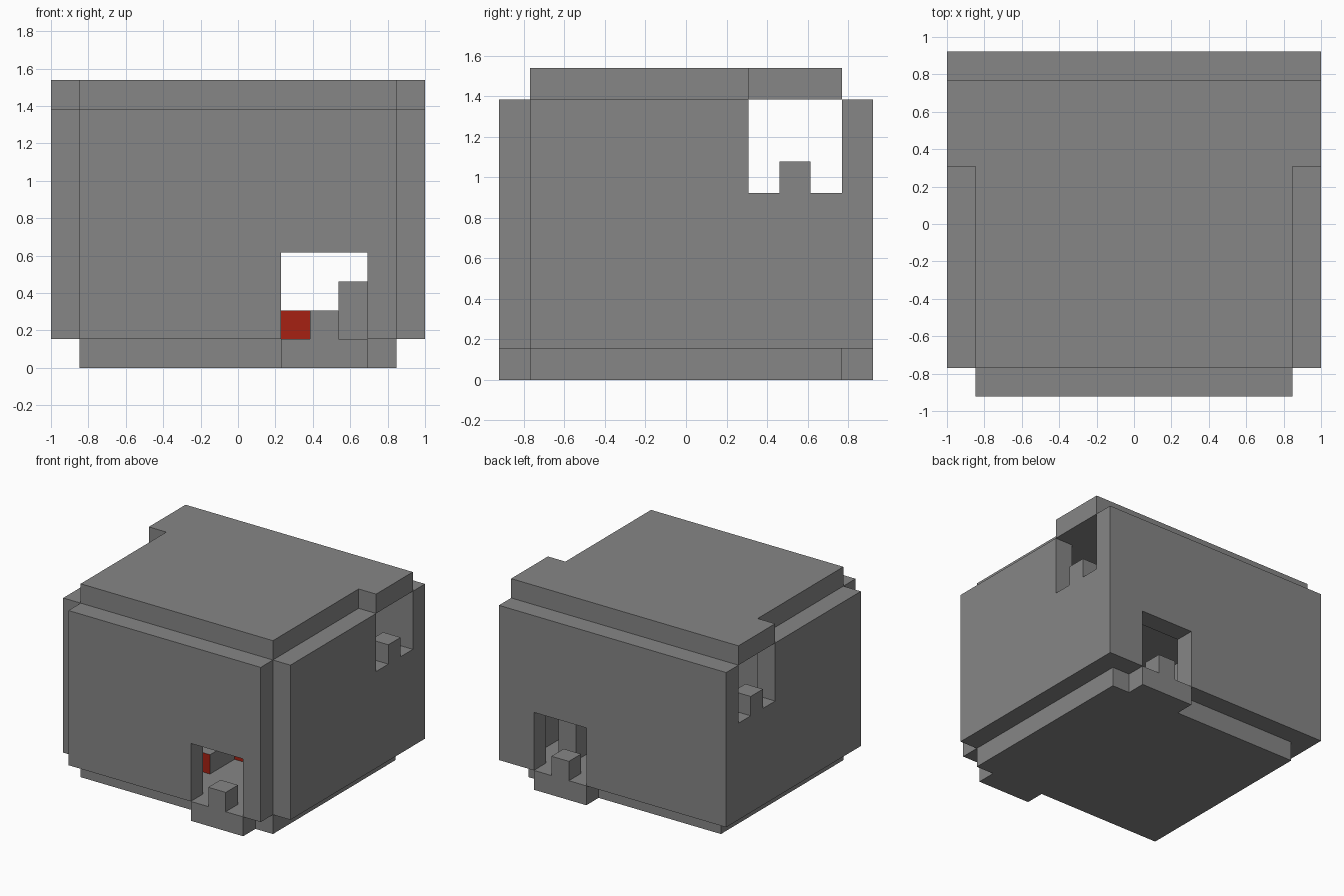
import bpy
import bmesh
from mathutils import Vector

cube = bpy.data.objects.get("Cube")
if cube:
    bpy.data.objects.remove(cube, do_unlink=True)

U = 2 / 13                      # one block of the grid
CENTRE = Vector((6.5, 6, 0))    # middle of the 13 x 12 x 10 block grid


def material(name, rgb):
    mat = bpy.data.materials.new(name)
    mat.use_nodes = True
    mat.diffuse_color = (*rgb, 1)
    mat.node_tree.nodes["Principled BSDF"].inputs["Base Color"].default_value = (*rgb, 1)
    return mat


GREY = material("stone grey", (0.24, 0.24, 0.24))
RED = material("brick red", (0.38, 0.015, 0.006))


def slab(name, outline, axis, start, mats=(GREY,), depth=1):
    """Extrude a flat outline, given in blocks, along one axis."""
    def place(a, b):
        p = [a, b]
        p.insert("xyz".index(axis), start)
        return (Vector(p) - CENTRE) * U

    bm = bmesh.new()
    face = bm.faces.new([bm.verts.new(place(a, b)) for a, b in outline])
    out = bmesh.ops.extrude_face_region(bm, geom=[face])
    shift = Vector([depth * U if c == axis else 0 for c in "xyz"])
    moved = [g for g in out["geom"] if isinstance(g, bmesh.types.BMVert)]
    bmesh.ops.translate(bm, verts=moved, vec=shift)
    bmesh.ops.recalc_face_normals(bm, faces=bm.faces)
    # Red goes only on faces that look to the front
    if len(mats) > 1:
        for f in bm.faces:
            f.material_index = int(f.normal.y < -0.5)
    mesh = bpy.data.meshes.new(name)
    bm.to_mesh(mesh)
    bm.free()
    for m in mats:
        mesh.materials.append(m)
    obj = bpy.data.objects.new(name, mesh)
    bpy.context.collection.objects.link(obj)
    return obj


def rect(a0, a1, b0, b1):
    return [(a0, b0), (a1, b0), (a1, b1), (a0, b1)]


# Floor and its two sill tabs
slab("floor", [(1, 1), (8, 1), (8, 0), (11, 0), (11, 1), (12, 1), (12, 11),
               (11, 11), (11, 12), (8, 12), (8, 11), (1, 11)], "z", 0)

# Front and back walls, each with an opening at the bottom and a sill tooth
for name, y, left, right in (("front", 0, 1, 12), ("back", 11, 0, 13)):
    slab(name + "_wall", [(left, 1), (8, 1), (8, 4), (11, 4), (11, 1),
                          (right, 1), (right, 9), (left, 9)], "y", y)
    slab(name + "_sill_tooth", rect(9, 10, 1, 2), "y", y)

# Side walls, with an opening at the top and a tooth in it
for name, x in (("right", 0), ("left", 12)):
    slab(name + "_wall", [(1, 1), (11, 1), (11, 6), (10, 6), (10, 7), (9, 7),
                          (9, 6), (8, 6), (8, 9), (1, 9)], "x", x)

# Roof with a tab over each side opening
slab("roof", [(1, 1), (12, 1), (12, 8), (13, 8), (13, 11),
              (0, 11), (0, 8), (1, 8)], "z", 9)

# Inside: a stepped red-fronted bench and a post
slab("inner_bench", [(4, 3), (7, 3), (7, 5), (9, 5), (9, 8), (4, 8)],
     "z", 1, (GREY, RED))
slab("inner_post", rect(10, 11, 9, 10), "z", 1, depth=2)
